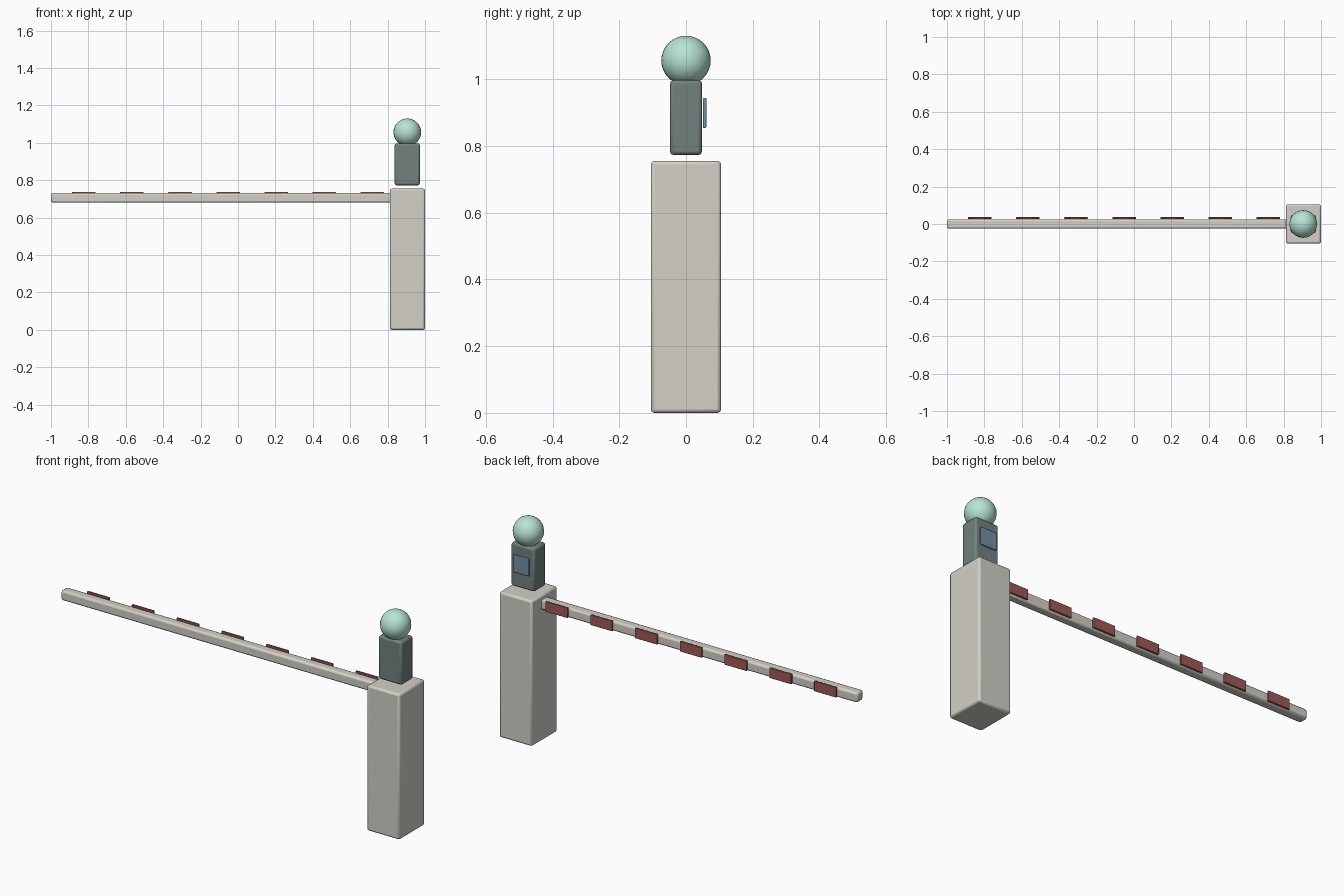
import bpy

if "Cube" in bpy.data.objects:
    bpy.data.objects.remove(bpy.data.objects["Cube"])

def material(name, rgb):
    m = bpy.data.materials.new(name)
    m.diffuse_color = (*rgb, 1)
    m.use_nodes = True
    m.node_tree.nodes["Principled BSDF"].inputs["Base Color"].default_value = m.diffuse_color
    return m

cream = material("cream", (0.65, 0.63, 0.57))
slate = material("slate", (0.17, 0.22, 0.21))
mint = material("mint", (0.47, 0.78, 0.66))
red = material("red", (0.34, 0.10, 0.09))
blue = material("blue", (0.17, 0.28, 0.38))

def box(name, x, y, z, mat, bevel):
    """Rounded box from (min, max) pairs."""
    mid = [(a + b) / 2 for a, b in (x, y, z)]
    bpy.ops.mesh.primitive_cube_add(size=1, location=mid)
    ob = bpy.context.object
    ob.name = name
    ob.scale = [b - a for a, b in (x, y, z)]
    bpy.ops.object.transform_apply(location=False, rotation=False, scale=True)
    mod = ob.modifiers.new("bevel", "BEVEL")
    mod.width = bevel
    mod.segments = 2
    ob.data.materials.append(mat)
    bpy.ops.object.shade_smooth_by_angle()
    return ob

# Post and barrier arm
PX = 0.905
box("post", (0.812, 1.0), (-0.105, 0.105), (0, 0.755), cream, 0.01)
box("barrier_arm", (-1.0, PX), (-0.025, 0.025), (0.68, 0.732), cream, 0.01)

# Warning stripes on the back of the arm
for i in range(7):
    cx = -0.824 + 0.257 * i
    box(f"stripe_{i + 1}", (cx - 0.063, cx + 0.063), (0.027, 0.037),
        (0.684, 0.737), red, 0.002)

# Control head floating over the post, with its screen
box("control_head", (PX - 0.067, PX + 0.067), (-0.048, 0.048), (0.773, 0.997), slate, 0.01)
box("screen", (PX - 0.045, PX + 0.045), (0.051, 0.061), (0.854, 0.944), blue, 0.003)

# Lamp globe
bpy.ops.mesh.primitive_uv_sphere_add(segments=24, ring_count=16, radius=0.074,
                                     location=(PX, 0, 1.056))
lamp = bpy.context.object
lamp.name = "lamp_globe"
lamp.data.materials.append(mint)
bpy.ops.object.shade_smooth_by_angle()
